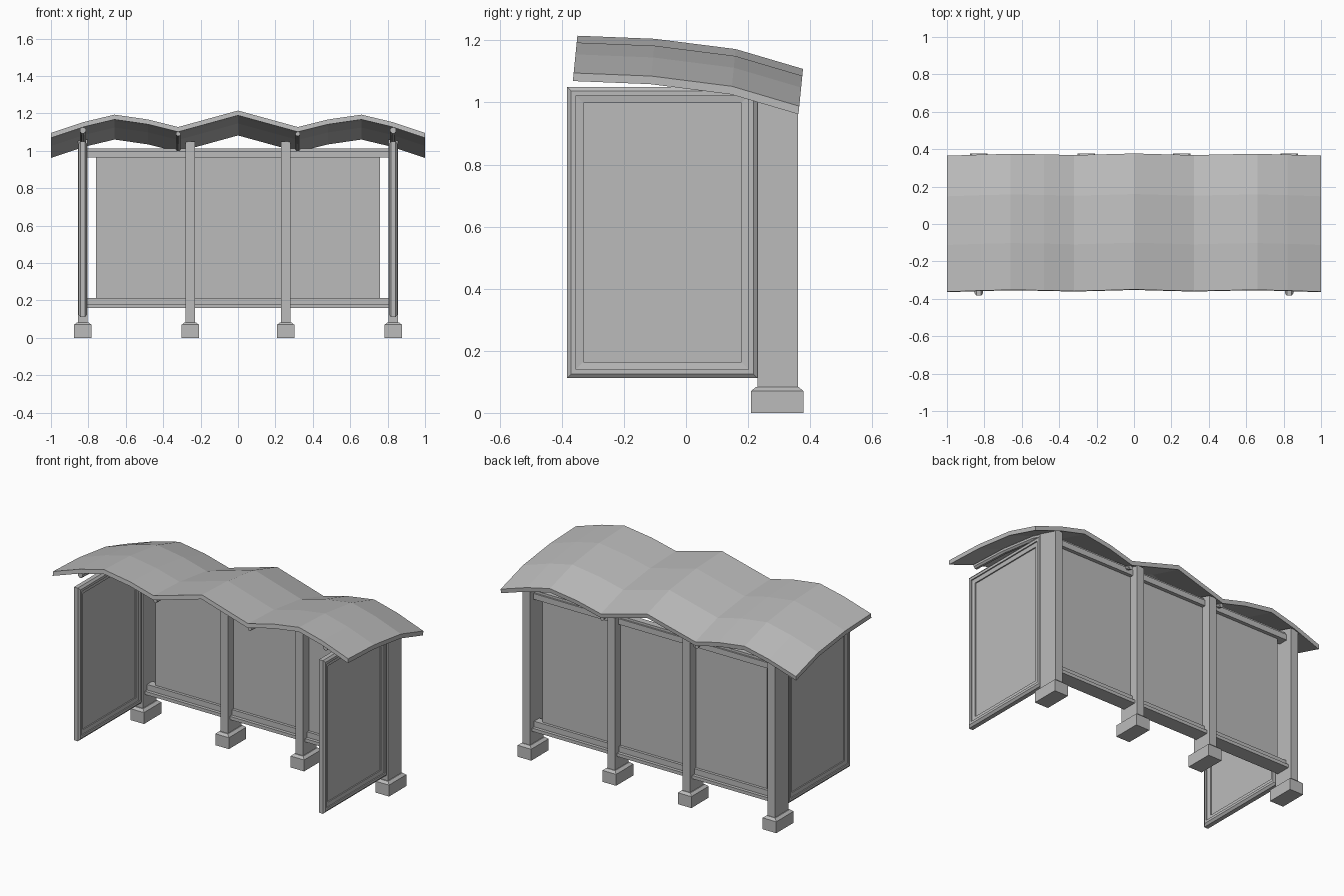
import bpy, bmesh

cube = bpy.data.objects.get("Cube")
if cube:
    bpy.data.objects.remove(cube, do_unlink=True)

grey = bpy.data.materials.new("light_grey")
grey.use_nodes = True
grey.diffuse_color = (0.5, 0.5, 0.5, 1)
grey.node_tree.nodes["Principled BSDF"].inputs["Base Color"].default_value = (0.5, 0.5, 0.5, 1)


def loft(name, loops):
    """Skin a list of equal closed loops and cap both ends."""
    bm = bmesh.new()
    rings = [[bm.verts.new(p) for p in loop] for loop in loops]
    n = len(rings[0])
    for a, b in zip(rings, rings[1:]):
        for i in range(n):
            j = (i + 1) % n
            bm.faces.new((a[i], a[j], b[j], b[i]))
    bm.faces.new(rings[0][::-1])
    bm.faces.new(rings[-1])
    bmesh.ops.recalc_face_normals(bm, faces=bm.faces)
    mesh = bpy.data.meshes.new(name)
    bm.to_mesh(mesh)
    bm.free()
    mesh.materials.append(grey)
    obj = bpy.data.objects.new(name, mesh)
    bpy.context.collection.objects.link(obj)
    return obj


def rect_z(x0, x1, y0, y1, z):
    return [(x0, y0, z), (x1, y0, z), (x1, y1, z), (x0, y1, z)]


def rect_x(x, y0, y1, z0, z1):
    return [(x, y0, z0), (x, y1, z0), (x, y1, z1), (x, y0, z1)]


def box(name, x0, x1, y0, y1, z0, z1):
    return loft(name, [rect_z(x0, x1, y0, y1, z) for z in (z0, z1)])


# Roof: a triple-wave section swept back along a drooping path
half = [(0, 1.215), (0.32, 1.127), (0.48, 1.167), (0.66, 1.193), (0.82, 1.155), (1, 1.095)]
wave = [(-x, z) for x, z in half[:0:-1]] + half
path = [(-0.35, 0), (-0.10, -0.01), (0.16, -0.043), (0.377, -0.107)]
THICK = 0.026
section = wave + [(x, z - THICK) for x, z in wave[::-1]]
loft("roof", [[(x, y + 0.1 * (z - 1.215), z + dz) for x, z in section] for y, dz in path])


# Roof support rods following the underside
def rod(name, x, top, r, stations):
    octagon = [(-1, -.4), (-.4, -1), (.4, -1), (1, -.4), (1, .4), (.4, 1), (-.4, 1), (-1, .4)]
    loft(name, [[(x + r * a, y, top - r + dz + r * b) for a, b in octagon] for y, dz in stations])


for side, label in ((1, "left"), (-1, "right")):
    rod(label + "_valley_rod", side * 0.32, 1.102, 0.012,
        [(-0.345, 0)] + path[1:3] + [(0.355, -0.105)])
    rod(label + "_end_rod", side * 0.83, 1.125, 0.016,
        [(-0.34, 0)] + path[1:3] + [(0.25, -0.072)])

    # Posts with sloped tops on chamfered footings
    for x, kind, top in ((0.83, "outer", 1.06), (0.255, "inner", 1.05)):
        c = side * x
        post = box(f"{label}_{kind}_post", c - 0.025, c + 0.025, 0.23, 0.36, 0.08, top)
        for v in post.data.vertices:
            if v.co.z > 0.5 and v.co.y > 0.3:
                v.co.z -= 0.038
        loft(f"{label}_{kind}_footing",
             [rect_z(c - 0.046, c + 0.046, 0.21, 0.378, z) for z in (0, 0.07)]
             + [rect_z(c - 0.03, c + 0.03, 0.224, 0.364, 0.083)])

    # Framed side panel: stepped moulding, mirrored through its thickness
    steps = [(0.052, 0.006), (0.052, 0.013), (0.028, 0.016), (0.028, 0.023),
             (0.013, 0.023), (0, 0.013)]
    steps += [(inset, -t) for inset, t in steps[::-1]]
    loft(label + "_side_panel",
         [rect_x(side * 0.83 + t, -0.383 + i, 0.23 - i, 0.112 + i, 1.05 - i) for i, t in steps])

# Back wall panel with top and bottom rails
box("back_panel", -0.76, 0.76, 0.287, 0.303, 0.2, 0.975)
box("bottom_rail", -0.81, 0.81, 0.25, 0.34, 0.16, 0.18)
box("bottom_rail_lip", -0.81, 0.81, 0.27, 0.32, 0.18, 0.214)
box("top_rail", -0.81, 0.81, 0.265, 0.325, 0.963, 0.998)
box("top_rail_cap", -0.81, 0.81, 0.275, 0.315, 0.998, 1.012)
